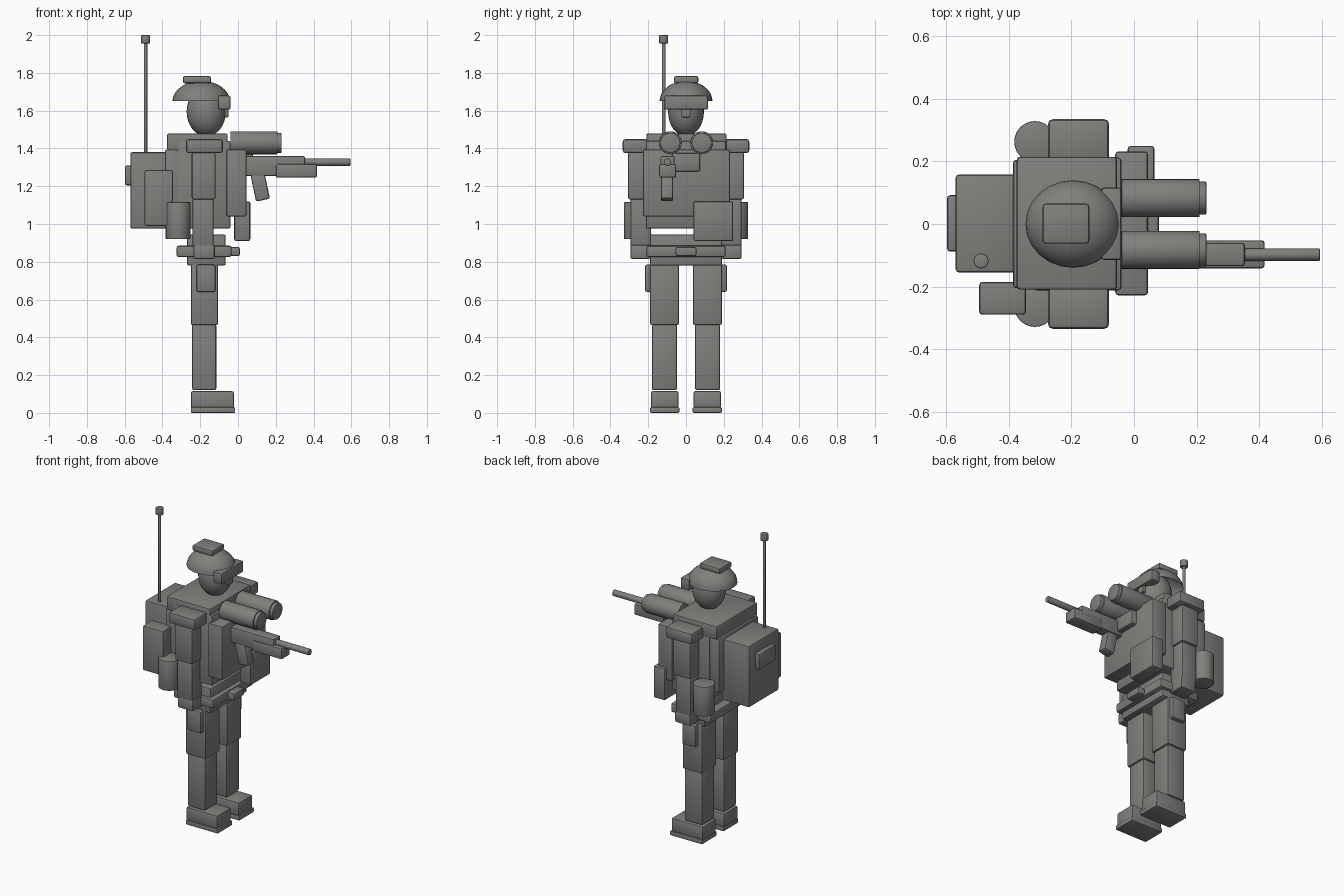
import bpy, bmesh, math
from mathutils import Matrix, Vector

if "Cube" in bpy.data.objects:
    bpy.data.objects.remove(bpy.data.objects["Cube"])

grey = bpy.data.materials.new("warm_grey")
grey.diffuse_color = (0.22, 0.216, 0.205, 1)
grey.use_nodes = True
grey.node_tree.nodes["Principled BSDF"].inputs["Base Color"].default_value = grey.diffuse_color


def finish(name, bm):
    """Turn a bmesh into a smooth-by-angle object."""
    bmesh.ops.recalc_face_normals(bm, faces=bm.faces)
    me = bpy.data.meshes.new(name)
    bm.to_mesh(me)
    bm.free()
    me.materials.append(grey)
    ob = bpy.data.objects.new(name, me)
    bpy.context.collection.objects.link(ob)
    bpy.ops.object.select_all(action='DESELECT')
    ob.select_set(True)
    bpy.context.view_layer.objects.active = ob
    bpy.ops.object.shade_smooth_by_angle(angle=math.radians(35))
    return ob


def box(name, x, y, z, bevel=0.01, tilt=0):
    """Bevelled box from (min, max) ranges, optionally tilted about y."""
    bm = bmesh.new()
    bmesh.ops.create_cube(bm, size=1)
    size = Vector((x[1] - x[0], y[1] - y[0], z[1] - z[0]))
    mid = Vector((sum(x), sum(y), sum(z))) / 2
    bmesh.ops.scale(bm, vec=size, verts=bm.verts)
    bmesh.ops.bevel(bm, geom=bm.edges[:], offset=bevel, segments=2,
                    profile=0.5, affect='EDGES')
    bmesh.ops.transform(bm, matrix=Matrix.Translation(mid) @ Matrix.Rotation(tilt, 4, 'Y'),
                        verts=bm.verts)
    return finish(name, bm)


def pair(name, x, y, z, bevel=0.01):
    """The same box on both sides of the body."""
    box(name + "_left", x, y, z, bevel)
    box(name + "_right", x, (-y[1], -y[0]), z, bevel)


def cylinder(name, centre, r, length, axis='Z', sides=24, bevel=0.004):
    bm = bmesh.new()
    bmesh.ops.create_cone(bm, cap_ends=True, segments=sides, radius1=r, radius2=r, depth=length)
    rims = [e for e in bm.edges if abs(e.verts[0].co.z - e.verts[1].co.z) < 1e-5]
    bmesh.ops.bevel(bm, geom=rims, offset=bevel, segments=2, profile=0.5, affect='EDGES')
    turn = Matrix.Rotation(math.pi / 2, 4, 'Y') if axis == 'X' else Matrix()
    bmesh.ops.transform(bm, matrix=Matrix.Translation(centre) @ turn, verts=bm.verts)
    return finish(name, bm)


def ellipsoid(name, centre, radii, half=False):
    bm = bmesh.new()
    bmesh.ops.create_uvsphere(bm, u_segments=24, v_segments=16, radius=1)
    if half:
        cut = bmesh.ops.bisect_plane(bm, geom=bm.verts[:] + bm.edges[:] + bm.faces[:],
                                     plane_co=(0, 0, 0), plane_no=(0, 0, 1), clear_inner=True)
        rim = [g for g in cut['geom_cut'] if isinstance(g, bmesh.types.BMEdge)]
        bmesh.ops.holes_fill(bm, edges=rim, sides=0)
    bmesh.ops.scale(bm, vec=radii, verts=bm.verts)
    bmesh.ops.translate(bm, vec=centre, verts=bm.verts)
    return finish(name, bm)


# Legs and boots
pair("boot_sole", (-0.25, -0.015), (0.035, 0.19), (0, 0.03), 0.006)
pair("boot", (-0.25, -0.022), (0.04, 0.185), (0.025, 0.115))
pair("lower_leg", (-0.243, -0.115), (0.048, 0.18), (0.12, 0.47))
pair("upper_leg", (-0.25, -0.105), (0.037, 0.19), (0.465, 0.79))
pair("thigh_pouch", (-0.22, -0.12), (0.17, 0.217), (0.64, 0.785))

# Hips and belt
box("hips", (-0.27, -0.065), (-0.19, 0.19), (0.78, 0.945))
box("belt", (-0.325, -0.035), (-0.21, 0.21), (0.825, 0.885))
box("belt_buckle", (-0.05, 0.01), (-0.055, 0.055), (0.83, 0.878))

# Torso and vest
box("torso", (-0.32, -0.04), (-0.212, 0.212), (0.975, 1.44))
box("collar", (-0.375, -0.055), (-0.21, 0.215), (1.39, 1.48))
box("back_plate", (-0.387, -0.3), (-0.205, 0.205), (1.04, 1.395))
box("chest_plate", (-0.06, 0.045), (-0.228, 0.232), (1.04, 1.395))
box("front_pouch", (-0.02, 0.065), (0.04, 0.25), (0.91, 1.12))

# Arms
pair("shoulder_pad", (-0.275, -0.08), (0.2, 0.335), (1.375, 1.45), 0.015)
pair("upper_arm", (-0.245, -0.12), (0.19, 0.307), (1.13, 1.38))
pair("forearm", (-0.24, -0.13), (0.185, 0.295), (0.88, 1.135))
pair("hand", (-0.235, -0.123), (0.185, 0.295), (0.815, 0.89))

# Canteens at the rear hips
for side, s in (("left", 1), ("right", -1)):
    cylinder("canteen_" + side, (-0.317, s * 0.263, 1.018), 0.066, 0.195)

# Backpack, pouch and aerial
box("backpack", (-0.57, -0.37), (-0.155, 0.158), (0.975, 1.38))
box("backpack_flap", (-0.598, -0.56), (-0.088, 0.092), (1.205, 1.31))
box("backpack_side_pouch", (-0.495, -0.345), (-0.29, -0.185), (0.99, 1.285))
cylinder("aerial_rod", (-0.489, -0.118, 1.67), 0.009, 0.6, sides=12, bevel=0.001)
cylinder("aerial_tip", (-0.489, -0.118, 1.978), 0.024, 0.044, sides=16)

# Head, helmet and goggles
ellipsoid("head", (-0.168, 0, 1.595), (0.104, 0.095, 0.13))
ellipsoid("helmet", (-0.195, 0, 1.65), (0.152, 0.14, 0.108), half=True)
box("helmet_mount", (-0.292, -0.143), (-0.063, 0.065), (1.745, 1.783))
box("goggles", (-0.105, -0.04), (-0.115, 0.117), (1.605, 1.68))
box("nose", (-0.09, -0.05), (-0.025, 0.025), (1.565, 1.61), 0.006)

# Twin viewing tubes with their mount
for side, s in (("left", 1), ("right", -1)):
    cylinder("viewer_tube_" + side, (0.085, s * 0.083, 1.43), 0.061, 0.25, 'X')
    cylinder("viewer_lens_" + side, (0.19, s * 0.083, 1.43), 0.053, 0.082, 'X')
box("viewer_mount", (0, 0.08), (-0.075, 0.075), (1.278, 1.375))

# Rifle
box("rifle_body", (0, 0.355), (-0.135, -0.06), (1.255, 1.36))
box("rifle_handguard", (0.2, 0.418), (-0.142, -0.052), (1.245, 1.318))
cylinder("rifle_barrel", (0.46, -0.098, 1.327), 0.02, 0.27, 'X', sides=16)
box("rifle_magazine", (0.08, 0.155), (-0.132, -0.068), (1.125, 1.27), 0.01, -math.radians(12))
